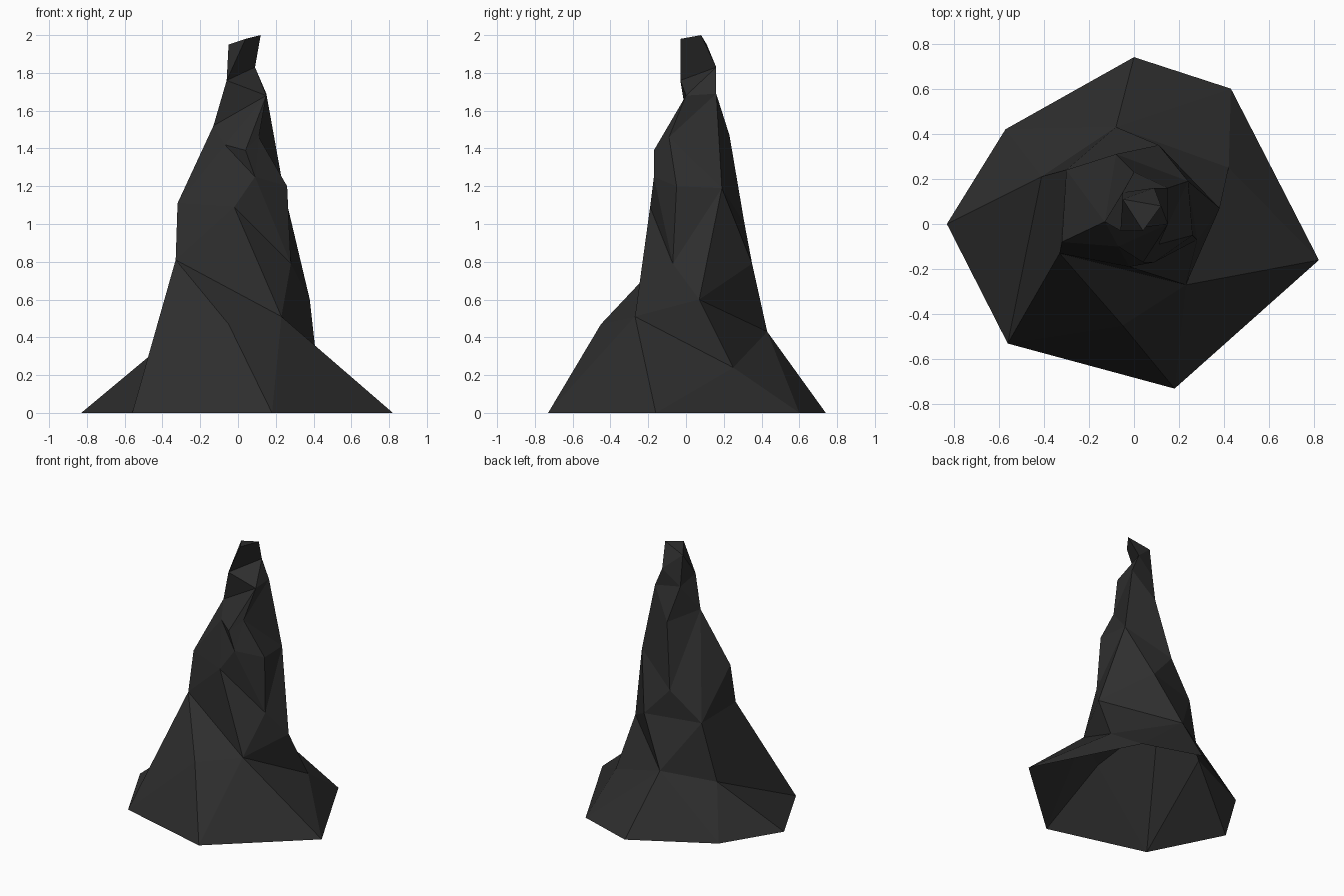
import bpy
import bmesh
from mathutils import Vector

default_cube = bpy.data.objects.get("Cube")
if default_cube:
    bpy.data.objects.remove(default_cube, do_unlink=True)

# One dark stone colour for the whole spire
stone = bpy.data.materials.new("dark_stone")
stone.use_nodes = True
stone_colour = (0.027, 0.027, 0.027, 1)
stone.diffuse_color = stone_colour
stone.node_tree.nodes["Principled BSDF"].inputs["Base Color"].default_value = stone_colour

# Corners where a facet spans more than one tier of the rock
left_ledge = (-.33, -.13, .81)
front_ledge = (.23, -.27, .51)
rear_ledge = (-.30, .24, .78)
side_ledge = (.24, .19, 1.19)

# Irregular cross-sections, each counter-clockwise from the -x side
foot = [(-.83, 0, 0), (-.56, -.53, 0), (.18, -.73, 0), (.82, -.16, 0),
        (.43, .6, 0), (0, .74, 0), (-.57, .42, 0)]
skirt = [(-.41, .21, .35), left_ledge, (-.05, -.45, .47), front_ledge,
         (.42, .25, .24), (-.08, .43, .43)]
waist = [rear_ledge, left_ledge, front_ledge, (.28, -.07, .79),
         (.38, .07, .6), (.11, .35, .79)]
chest = [rear_ledge, (-.32, -.08, 1.11), (-.02, -.19, 1.09), (.09, -.17, 1.25),
         (.26, -.05, 1.2), side_ledge, (-.08, .31, 1)]
shoulder = [(-.13, .01, 1.52), (-.07, -.1, 1.42), (.04, -.17, 1.39),
            (.11, -.09, 1.46), side_ledge, (0, .23, 1.47)]
neck = [(-.06, -.03, 1.76), (.15, 0, 1.68), (.15, .16, 1.69), (-.05, .14, 1.72)]
tip = [(-.05, .11, 1.95), (.04, -.03, 1.98), (.12, .08, 2), (.09, .16, 1.83)]
tiers = [foot, skirt, waist, chest, shoulder, neck, tip]


def bridge(lower, upper):
    """Join two closed rings with triangles, using the shortest set of edges."""
    low = lower + lower[:1]
    top = upper + upper[:1]
    known = {}

    def best(i, j):
        if (i, j) in known:
            return known[i, j]
        options = []
        if i + 1 < len(low):
            cost, rest = best(i + 1, j)
            edge = (Vector(low[i + 1]) - Vector(top[j])).length
            options.append((cost + edge, [(low[i], low[i + 1], top[j])] + rest))
        if j + 1 < len(top):
            cost, rest = best(i, j + 1)
            edge = (Vector(low[i]) - Vector(top[j + 1])).length
            options.append((cost + edge, [(low[i], top[j + 1], top[j])] + rest))
        known[i, j] = min(options, key=lambda o: o[0]) if options else (0, [])
        return known[i, j]

    return best(0, 0)[1]


# Faceted walls between the tiers, plus the slanted cap; the underside is open
triangles = [tri for pair in zip(tiers, tiers[1:]) for tri in bridge(*pair)]
triangles += [(tip[0], tip[1], tip[2]), (tip[0], tip[2], tip[3])]

bm = bmesh.new()
corner = {}
for tri in triangles:
    if len(set(tri)) == 3:
        for p in tri:
            if p not in corner:
                corner[p] = bm.verts.new(p)
        bm.faces.new([corner[p] for p in tri])

mesh = bpy.data.meshes.new("rock_spire")
bm.to_mesh(mesh)
bm.free()
mesh.materials.append(stone)
rock_spire = bpy.data.objects.new("rock_spire", mesh)
bpy.context.collection.objects.link(rock_spire)
